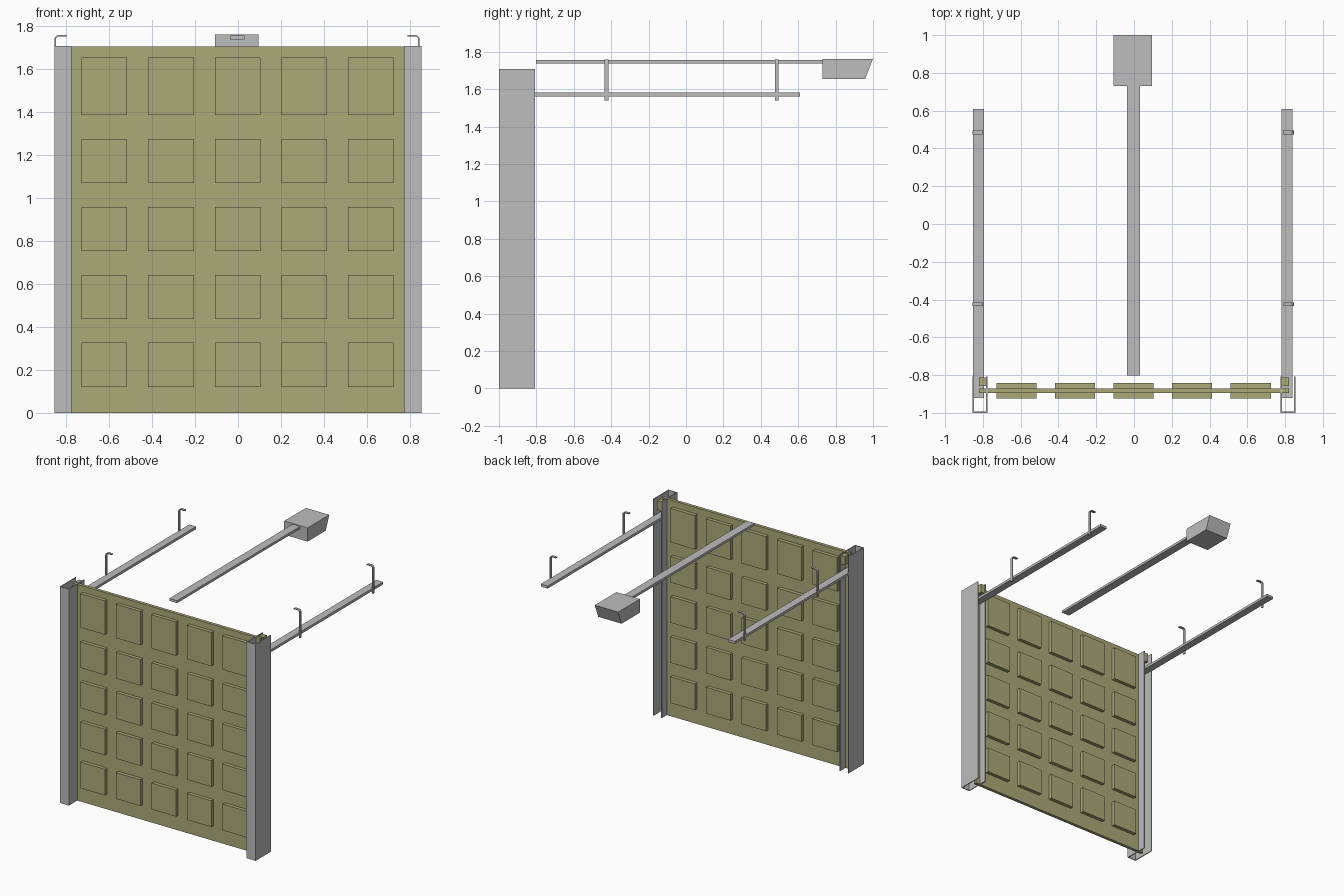
import bpy, bmesh, math

if "Cube" in bpy.data.objects:
    bpy.data.objects.remove(bpy.data.objects["Cube"])


def material(name, rgb):
    m = bpy.data.materials.new(name)
    m.diffuse_color = (*rgb, 1)
    m.use_nodes = True
    m.node_tree.nodes["Principled BSDF"].inputs["Base Color"].default_value = m.diffuse_color
    return m


GREY = material("galvanised grey", (0.51, 0.51, 0.51))
OLIVE = material("olive paint", (0.41, 0.40, 0.19))


def finish(name, bm, mat):
    bmesh.ops.recalc_face_normals(bm, faces=bm.faces)
    me = bpy.data.meshes.new(name)
    bm.to_mesh(me)
    bm.free()
    me.materials.append(mat)
    ob = bpy.data.objects.new(name, me)
    bpy.context.collection.objects.link(ob)
    return ob


def add_box(bm, x, y, z):
    vs = bmesh.ops.create_cube(bm, size=1)["verts"]
    for v in vs:
        v.co = [(a + b) / 2 + c * (b - a) for (a, b), c in zip((x, y, z), v.co)]


def box(name, x, y, z, mat):
    bm = bmesh.new()
    add_box(bm, x, y, z)
    return finish(name, bm, mat)


def prism(name, pts, to3d, lo, hi, mat):
    """Extrude a closed 2D profile between lo and hi."""
    bm = bmesh.new()
    a = [bm.verts.new(to3d(p, q, lo)) for p, q in pts]
    b = [bm.verts.new(to3d(p, q, hi)) for p, q in pts]
    n = len(pts)
    for i in range(n):
        j = (i + 1) % n
        bm.faces.new((a[i], a[j], b[j], b[i]))
    bm.faces.new(a)
    bm.faces.new(b)
    return finish(name, bm, mat)


# Door sheet
box("door_sheet", (-0.82, 0.82), (-0.895, -0.87), (0, 1.705), OLIVE)

# Raised panels, 5 x 5, standing out on both faces; the top row is taller
bm = bmesh.new()
for z0, z1 in ((0.12, 0.327), (0.437, 0.643), (0.753, 0.959), (1.07, 1.275), (1.388, 1.655)):
    for i in range(-2, 3):
        cx = -0.002 + 0.31 * i
        for y in ((-0.923, -0.895), (-0.87, -0.842)):
            add_box(bm, (cx - 0.106, cx + 0.106), y, (z0, z1))
finish("door_panels", bm, OLIVE)

T = 0.007  # sheet thickness
for side, s, shift in (("left", -1, -0.003), ("right", 1, -0.011)):
    # U-shaped post, open to the back
    o, i, f, b = 0.854, 0.776, -1.0, -0.807
    u = [(o, b), (o, f), (i, f), (i, b), (i + T, b), (i + T, f + T), (o - T, f + T), (o - T, b)]
    prism(side + "_post", [(s * x, y) for x, y in u], lambda p, q, h: (p, q, h), 0, 1.708, GREY)

    # Roller block at the top corner of the door
    box(side + "_roller_block", sorted((s * 0.782, s * 0.82)), (-0.857, -0.812), (1.63, 1.70), OLIVE)

    # Horizontal track
    c = -0.823 if s < 0 else 0.81
    box(side + "_track", (c - 0.03, c + 0.03), (-0.92, 0.61), (1.562, 1.582), GREY)

    # Hanger straps with a rounded bend at the top, turned inward
    xo = -0.855 if s < 0 else 0.846
    r, top = 0.022, 1.76
    arc = [math.radians(a) for a in (0, 30, 60, 90)]
    outer = [(r * (1 - math.cos(a)), top - r + r * math.sin(a)) for a in arc]
    inner = [(r - (r - T) * math.cos(a), top - r + (r - T) * math.sin(a)) for a in arc]
    prof = [(0, 1.54)] + outer + [(0.056, top), (0.056, top - T)] + inner[::-1] + [(T, 1.54)]
    prof = [(xo - s * x, z) for x, z in prof]
    for label, y in (("front", -0.425), ("rear", 0.485)):
        prism(f"{side}_{label}_hanger", prof, lambda p, q, h: (p, h, q), y - 0.01, y + 0.01, GREY)

# Opener rail and motor housing with a slanted back
box("opener_rail", (-0.036, 0.031), (-0.803, 0.75), (1.738, 1.757), GREY)
prism("opener_motor", [(0.73, 1.655), (0.957, 1.655), (1.0, 1.763), (0.73, 1.763)],
      lambda p, q, h: (h, p, q), -0.108, 0.096, GREY)
